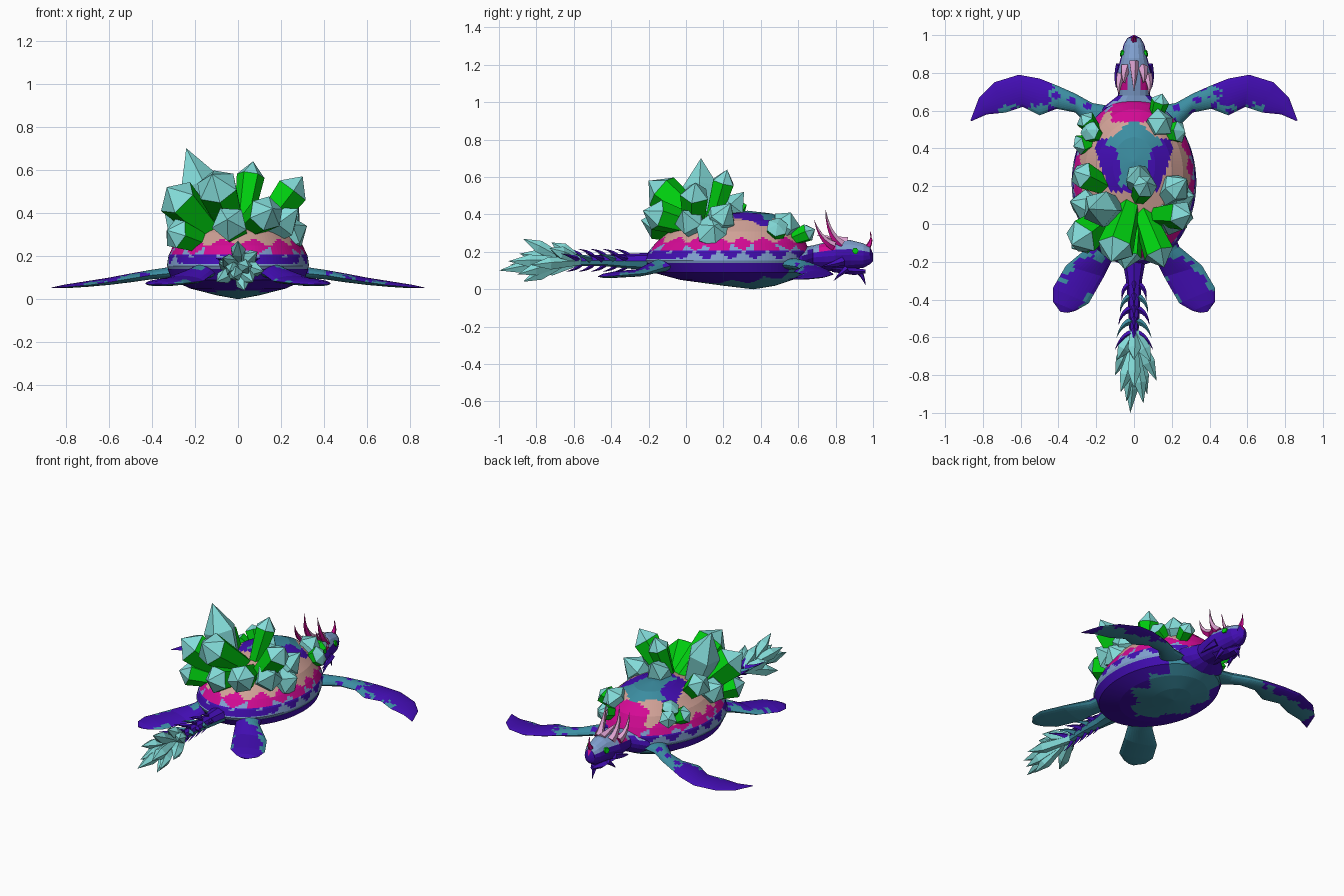
import bpy, bmesh, math
from mathutils import Vector

old = bpy.data.objects.get("Cube")
if old:
    bpy.data.objects.remove(old, do_unlink=True)

COLOURS = {
    "aqua": (.23, .72, .70), "green": (.0, .66, .005), "purple": (.055, .004, .45),
    "teal": (.045, .27, .36), "peach": (.64, .36, .31), "magenta": (.66, .003, .30),
    "pale_blue": (.22, .36, .64), "horn_pink": (.72, .36, .63),
}
NAMES = list(COLOURS)
MATS = []
for name, rgb in COLOURS.items():
    m = bpy.data.materials.new(name)
    m.use_nodes = True
    m.diffuse_color = (*rgb, 1)
    m.node_tree.nodes["Principled BSDF"].inputs["Base Color"].default_value = (*rgb, 1)
    MATS.append(m)


def loft(name, rings, rule):
    """Skin closed rings of points; rule(centre, normal) gives each face colour."""
    bm = bmesh.new()
    loops = [[bm.verts.new(p) for p in ring] for ring in rings]
    n = len(loops[0])
    for a, b in zip(loops, loops[1:]):
        for i in range(n):
            j = (i + 1) % n
            bm.faces.new((a[i], a[j], b[j], b[i]))
    bm.faces.new(loops[0])
    bm.faces.new(loops[-1])
    bmesh.ops.remove_doubles(bm, verts=bm.verts, dist=.0003)
    bmesh.ops.recalc_face_normals(bm, faces=bm.faces)
    for f in bm.faces:
        f.material_index = NAMES.index(rule(f.calc_center_median(), f.normal))
    me = bpy.data.meshes.new(name)
    bm.to_mesh(me)
    bm.free()
    for m in MATS:
        me.materials.append(m)
    ob = bpy.data.objects.new(name, me)
    bpy.context.collection.objects.link(ob)


def refine(rows, k):
    """Insert k - 1 linear steps between rows of numbers."""
    out = [tuple(a + (b - a) * t / k for a, b in zip(p, q))
           for p, q in zip(rows, rows[1:]) for t in range(k)]
    return out + [rows[-1]]


def circle(centre, axis, r, n, turn=0):
    q = Vector(axis).to_track_quat('Z', 'Y')
    return [Vector(centre) + q @ Vector((r * math.cos(a), r * math.sin(a), 0))
            for a in (math.tau * i / n + turn for i in range(n))]


def spike(name, base, bend, tip, r, colour, under=None, n=5):
    """Curved tapering horn along a quadratic curve, with an optional underside colour."""
    a, b, c = map(Vector, (base, bend, tip))
    rings = []
    for i in range(6):
        t = i / 5
        p = a * (1 - t) ** 2 + b * 2 * t * (1 - t) + c * t * t
        rings.append(circle(p, (b - a) * (1 - t) + (c - b) * t, r * (1 - t) + .0006, n))
    loft(name, rings, lambda p, nor: under if under and nor.z < 0 else colour)


def crystal(name, base, tip, r, shaft="aqua", n=6, widest=.64):
    """Faceted prism that widens upward and ends in a point."""
    a, b = Vector(base), Vector(tip)
    d = b - a
    rings = [circle(a + d * t, d, r * s, n, r * 40) for t, s in ((0, .6), (widest, 1), (1, .006))]
    cut = widest * d.length
    loft(name, rings, lambda p, nor: shaft if (p - a).dot(d.normalized()) < cut else "aqua")


def noise(p):
    return math.sin(p.x * 47 + p.y * 31) * math.cos(p.y * 53 - p.x * 19)


def zigzag(v):
    return abs(v % 1 - .5)


# Shell and belly
def oval(scale, z, cy):
    return [(.33 * scale * math.cos(a), cy + .44 * scale * math.sin(a), z)
            for a in (math.tau * i / 120 for i in range(120))]


def shell_rule(p, nor):
    x, y, z = abs(p.x), p.y, p.z
    if y > .54 and x < .12 and z > .18:
        return "magenta"
    # bands of diamonds around the side
    u = 16 * math.atan2(y - .24, p.x) / math.tau
    if z < .165:
        return "pale_blue"
    if y < -.05 and z < .19:
        return "purple"
    if z < .205:
        return "purple" if zigzag(u) > (.21 - z) * 9 else "pale_blue"
    if z < .285:
        if zigzag(u) + zigzag((z - .205) / .08) < .5:
            return "magenta"
        return "peach" if z > .245 else "pale_blue" if u % 2 < 1 else "magenta"
    # painted top plate
    if y > .2 and x < min(.15 if y > .41 else .07 + .2 * abs(y - .28), (.56 - y) * 1.2):
        return "teal"
    if .17 < y < .45 and x < .21 - abs(y - .40) * .35:
        return "purple"
    return "teal" if y < .02 and z > .34 else "peach"


def belly_rule(p, nor):
    reach = min(.2, p.y * .9) - .16 * zigzag(p.y * 6)
    return "teal" if abs(p.x) < reach + .03 else "purple"


DOME = [(.97, .13, .22), (1, .155, .22), (.98, .20, .23), (.91, .25, .24), (.79, .31, .26),
        (.6, .365, .28), (.34, .405, .31), (.002, .42, .33)]
loft("shell", [oval(*r) for r in refine(DOME, 6)], shell_rule)
KEEL = [(.002, 0, .36), (.3, .018, .34), (.68, .05, .27), (.93, .09, .23), (.99, .14, .22)]
loft("belly", [oval(*r) for r in refine(KEEL, 6)], belly_rule)


# Head, neck and tail as oval tubes along y
def tube(name, stations, rule, n=10):
    loft(name, [[(rx * math.cos(a), y, z + rz * math.sin(a))
                 for a in (math.tau * i / n for i in range(n))]
                for y, z, rx, rz in stations], rule)


def head_rule(p, nor):
    if p.y < .69:
        return "pale_blue" if p.y > .62 and nor.z > .7 else "purple"
    if p.y > .985:
        return "magenta" if nor.z > .3 else "purple"
    if nor.z < (.2 if p.y > .82 else .45):
        return "purple"
    return "magenta" if .71 < p.y < .80 and abs(p.x) > .045 else "pale_blue"


HEAD = [(.5, .15, .22, .07), (.62, .15, .16, .075), (.68, .17, .085, .065),
        (.74, .175, .088, .075), (.80, .18, .092, .083), (.88, .185, .07, .078),
        (.95, .18, .055, .065), (.985, .18, .035, .045), (1.0, .17, .004, .02)]
tube("head", refine(HEAD, 2), head_rule, 16)
tube("lower_jaw", [(.78, .11, .06, .02), (.9, .095, .045, .022), (.96, .095, .01, .012)],
     lambda p, nor: "purple", 6)
tube("tail", [(-.10, .16, .16, .06), (-.2, .15, .06, .045), (-.3, .15, .042, .04),
              (-.45, .155, .03, .03), (-.62, .15, .022, .024)],
     lambda p, nor: "purple" if nor.z > -.3 else "teal", 8)

# Nose horn, crown horn, paired horns, cheek spikes and eyes
spike("nose_horn", (0, .965, .22), (0, 1.0, .25), (0, .985, .31), .018, "magenta")
spike("crown_horn", (0, .86, .25), (0, .78, .27), (0, .70, .29), .03, "horn_pink")
spike("chin_spike", (0, .93, .09), (0, .95, .06), (0, .96, .02), .016, "purple")
for s, side in ((1, "left"), (-1, "right")):
    spike(side + "_long_horn", (s * .045, .83, .235), (s * .06, .76, .29),
          (s * .045, .745, .43), .028, "horn_pink", "magenta")
    spike(side + "_back_horn", (s * .07, .79, .23), (s * .09, .72, .26),
          (s * .075, .685, .37), .026, "horn_pink", "magenta")
    spike(side + "_cheek_spike", (s * .075, .84, .15), (s * .1, .78, .13),
          (s * .095, .72, .12), .025, "purple")
    spike(side + "_jaw_spike", (s * .04, .86, .11), (s * .05, .82, .08),
          (s * .05, .79, .045), .018, "purple")
    loft(side + "_eye", [circle((s * x, .905, .205), (s, .3, .2), .018, 6)
                         for x in (.055, .07)], lambda p, nor: "green")


# Flippers: stations of leading edge x, y, trailing edge x, y, height, thickness
def flipper(name, rows, s, rule):
    rings = []
    for lx, ly, tx, ty, z, h in refine(rows, 6):
        top, under = [], []
        for i in range(13):
            t = i / 12
            lift = h * math.sin(math.pi * t) ** .6 if 0 < i < 12 else 0
            x, y = s * (lx + (tx - lx) * t), ly + (ty - ly) * t
            top.append((x, y, z + lift))
            if 0 < i < 12:
                under.append((x, y, z - lift * .7))
        rings.append(top + under[::-1])
    loft(name, rings, rule)


FRONT = [(.10, .62, .16, .44, .13, .035), (.22, .64, .25, .53, .13, .034),
         (.31, .69, .31, .59, .12, .03), (.40, .73, .41, .61, .11, .026),
         (.50, .77, .50, .575, .095, .024), (.61, .79, .59, .62, .08, .02),
         (.74, .75, .68, .59, .067, .015), (.82, .67, .78, .58, .058, .01),
         (.865, .55, .86, .545, .053, .002)]
REAR = [(.20, -.02, .06, -.10, .14, .05), (.24, -.12, .12, -.2, .115, .04),
        (.36, -.22, .16, -.28, .085, .024), (.43, -.34, .24, -.42, .075, .02),
        (.43, -.41, .31, -.46, .07, .014), (.39, -.465, .35, -.47, .068, .003)]


def front_rule(p, nor):
    x = abs(p.x)
    if nor.z < 0:
        return "purple" if p.y + .03 * noise(p) > .71 or x > .8 else "teal"
    trailing = p.y < .63 + .03 * noise(p) and .42 < x < .72
    spots = noise(p) > .5 and x > .2
    return "purple" if spots or x > .45 + .06 * noise(p) and not trailing else "teal"


def rear_rule(p, nor):
    if nor.z < 0:
        return "teal"
    inner = abs(p.x) + p.y * .75 + .04 * noise(p)
    return "purple" if -.06 < inner < .16 and p.y < -.17 + .05 * noise(p) else \
        "purple" if p.y > -.12 else "teal"


for s, side in ((1, "left"), (-1, "right")):
    flipper(side + "_front_flipper", FRONT, s, front_rule)
    flipper(side + "_rear_flipper", REAR, s, rear_rule)
    # Tail spines in swept back pairs
    for i in range(5):
        y = -.32 - .065 * i
        spike(f"{side}_tail_spine_{i}", (s * .015, y, .16), (s * .065, y - .01, .17),
              (s * (.065 + .009 * i), y - .085, .19), .02, "teal" if i % 2 else "purple", None, 4)
for i in range(5):
    y = -.3 - .065 * i
    for part, up in (("top", 1), ("lower", -1)):
        spike(f"{part}_tail_spine_{i}", (0, y, .155 + up * .015), (0, y - .02, .155 + up * .05),
              (0, y - .08, .155 + up * .06), .015, "purple", None, 4)

# Crystals on the back: base, tip, radius, shaft colour
BACK = [
    ((-.09, .08, .28), (-.24, .08, .70), .10, "aqua"),
    ((.02, .13, .33), (.07, .22, .64), .065, "green"),
    ((.08, .04, .28), (.30, .05, .57), .08, "green"),
    ((-.02, .12, .32), (-.12, -.20, .58), .10, "green"),
    ((-.10, .06, .28), (-.33, -.11, .52), .10, "green"),
    ((.03, .10, .32), (.16, -.23, .42), .085, "green"),
    ((.0, .10, .29), (-.05, -.24, .37), .085, "green"),
    ((-.16, .08, .26), (-.34, .12, .40), .08, "aqua"),
    ((-.13, .19, .31), (-.32, .28, .48), .075, "green"),
    ((.14, .12, .28), (.28, .24, .46), .08, "aqua"),
    ((.02, .16, .33), (.03, .31, .52), .075, "aqua"),
    ((.15, .13, .27), (.32, .15, .34), .095, "aqua"),
    ((.10, .08, .28), (.28, -.02, .42), .085, "aqua"),
    ((-.14, .02, .25), (-.33, -.13, .32), .075, "green"),
    ((-.18, .46, .27), (-.28, .58, .34), .055, "green"),
    ((-.18, .46, .27), (-.25, .50, .40), .055, "green"),
    ((-.18, .45, .25), (-.32, .41, .33), .055, "green"),
    ((.10, .52, .25), (.15, .69, .32), .05, "green"),
    ((.10, .50, .28), (.17, .56, .41), .08, "aqua"),
    ((.14, .48, .27), (.27, .49, .35), .06, "green"),
]
for i, spec in enumerate(BACK):
    crystal(f"back_crystal_{i + 1}", *spec, 5 + i % 2, .78 if spec[3] == "green" else .62)

# Crystal cluster on the tail tip
TIPS = [(-.02, -1, .10), (.05, -.95, .15), (-.07, -.89, .19), (.12, -.83, .13), (-.10, -.80, .08),
        (.0, -.87, .27), (.09, -.73, .22), (-.09, -.72, .17), (.03, -.87, .04), (.0, -.72, .25),
        (.07, -.9, .08), (-.04, -.94, .13)]
for i, tip in enumerate(TIPS):
    start = (0, -.56 if tip[1] > -.85 else -.64, .15)
    crystal(f"tail_crystal_{i + 1}", start, tip, .036, n=5)
